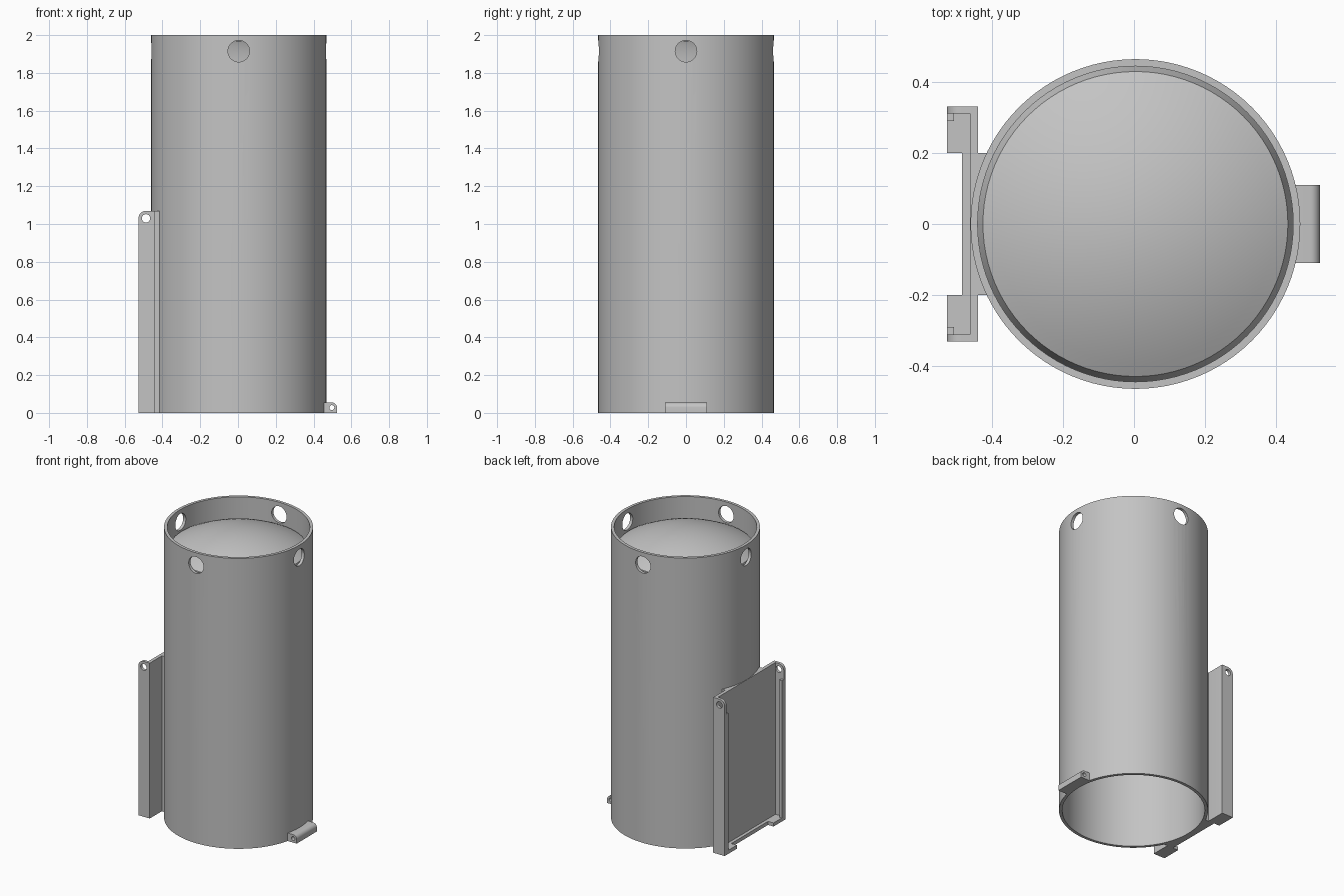
import bpy, bmesh, math
from mathutils import Matrix, Vector

cube = bpy.data.objects.get("Cube")
if cube:
    bpy.data.objects.remove(cube, do_unlink=True)

grey = bpy.data.materials.new("plain grey")
grey.use_nodes = True
COLOUR = (0.55, 0.55, 0.55, 1)
grey.diffuse_color = COLOUR
grey.node_tree.nodes["Principled BSDF"].inputs["Base Color"].default_value = COLOUR

CX = 0.004            # tube axis
R_OUT, R_IN = 0.465, 0.445


def finish(name, bm):
    bmesh.ops.recalc_face_normals(bm, faces=bm.faces)
    mesh = bpy.data.meshes.new(name)
    bm.to_mesh(mesh)
    bm.free()
    mesh.materials.append(grey)
    ob = bpy.data.objects.new(name, mesh)
    bpy.context.collection.objects.link(ob)
    return ob


def lathe(name, profile, steps=96):
    """Spin a closed (radius, z) profile round the tube axis."""
    bm = bmesh.new()
    vs = [bm.verts.new((CX + r, 0, z)) for r, z in profile]
    es = [bm.edges.new((a, b)) for a, b in zip(vs, vs[1:] + vs[:1])]
    bmesh.ops.spin(bm, geom=vs + es, cent=(CX, 0, 0), axis=(0, 0, 1),
                   angle=math.tau, steps=steps, use_duplicate=False)
    bmesh.ops.remove_doubles(bm, verts=bm.verts, dist=1e-5)
    return finish(name, bm)


def extrude_y(name, outline, y0, y1):
    """Extrude an (x, z) outline from y0 to y1."""
    bm = bmesh.new()
    face = bm.faces.new([bm.verts.new((x, y0, z)) for x, z in outline])
    new = bmesh.ops.extrude_face_region(bm, geom=[face])["geom"]
    bmesh.ops.translate(bm, vec=(0, y1 - y0, 0),
                        verts=[v for v in new if isinstance(v, bmesh.types.BMVert)])
    return finish(name, bm)


def box(name, x0, x1, y0, y1, z0, z1):
    return extrude_y(name, [(x0, z0), (x1, z0), (x1, z1), (x0, z1)], y0, y1)


def rod(radius, length, centre, axis, sides=48):
    """Cylinder cutter along an axis."""
    bm = bmesh.new()
    turn = Vector((0, 0, 1)).rotation_difference(Vector(axis)).to_matrix().to_4x4()
    bmesh.ops.create_cone(bm, cap_ends=True, segments=sides, radius1=radius, radius2=radius,
                          depth=length, matrix=Matrix.Translation(centre) @ turn)
    ob = finish("cutter", bm)
    ob.hide_render = True
    return ob


def cut(ob, cutter):
    mod = ob.modifiers.new("cut", "BOOLEAN")
    mod.operation, mod.solver, mod.object = "DIFFERENCE", "EXACT", cutter
    bpy.context.view_layer.objects.active = ob
    bpy.ops.object.modifier_apply(modifier=mod.name)
    bpy.data.objects.remove(cutter, do_unlink=True)


def smooth(ob):
    bpy.ops.object.select_all(action="DESELECT")
    ob.select_set(True)
    bpy.context.view_layer.objects.active = ob
    bpy.ops.object.shade_smooth_by_angle(angle=math.radians(30))


def arc(cx, cz, r, a0, a1, n=8):
    return [(cx + r * math.cos(math.radians(a0 + (a1 - a0) * i / n)),
             cz + r * math.sin(math.radians(a0 + (a1 - a0) * i / n))) for i in range(n + 1)]


# Open tube with four round holes near the rim
tube = lathe("tube", [(R_OUT, 0), (R_OUT, 2), (R_IN, 2), (R_IN, 0)])
for axis in ((1, 0, 0), (0, 1, 0)):
    cut(tube, rod(0.057, 1.2, (CX, 0, 1.915), axis))
smooth(tube)

# Domed cap set just below the rim
def dome_curve(edge, top, n=12):
    return [(edge * i / n, top - 0.115 * (i / n) ** 2) for i in range(n + 1)]

upper = dome_curve(0.43, 1.972) + [(0.446, 1.81)]
lower = dome_curve(0.425, 1.95)
smooth(lathe("dome_cap", upper + lower[::-1]))

# Slotted holder on the right side
X0, XP, X1, TOP, HALF = -0.527, -0.463, -0.44, 1.07, 0.332
WALL = HALF - 0.02
back = box("holder_back", XP, X1, -WALL, WALL, 0, TOP)
spacer = box("holder_spacer", X1, -0.405, -0.2, 0.2, 0, TOP)
for part in (back, spacer):
    cut(part, rod(0.455, 3, (CX, 0, 0.5), (0, 0, 1), 96))
    smooth(part)
box("holder_floor", -0.485, XP, -0.2, 0.2, 0, 0.025)

rail_outline = [(X0, 0), (X1, 0), (X1, TOP)] + arc(X0 + 0.04, TOP - 0.04, 0.04, 90, 180)
for side, s in (("left", 1), ("right", -1)):
    a, b = sorted((s * WALL, s * HALF))
    rail = extrude_y("holder_rail_" + side, rail_outline, a, b)
    cut(rail, rod(0.022, 0.2, (-0.487, s * 0.32, 1.03), (0, 1, 0), 32))
    smooth(rail)
    a, b = sorted((s * 0.29, s * WALL))
    box("holder_lip_" + side, X0, -0.508, a, b, 0, 0.97)
    a, b = sorted((s * 0.2, s * WALL))
    box("holder_foot_" + side, X0, XP, a, b, 0, 0.025)

# Small hinge lug at the foot of the left side
lug = extrude_y("hinge_lug", [(0.453, 0), (0.524, 0)] + arc(0.497, 0.028, 0.027, 0, 90)
                + [(0.453, 0.055)], -0.11, 0.11)
cut(lug, rod(0.013, 0.4, (0.497, 0, 0.028), (0, 1, 0), 24))
smooth(lug)
